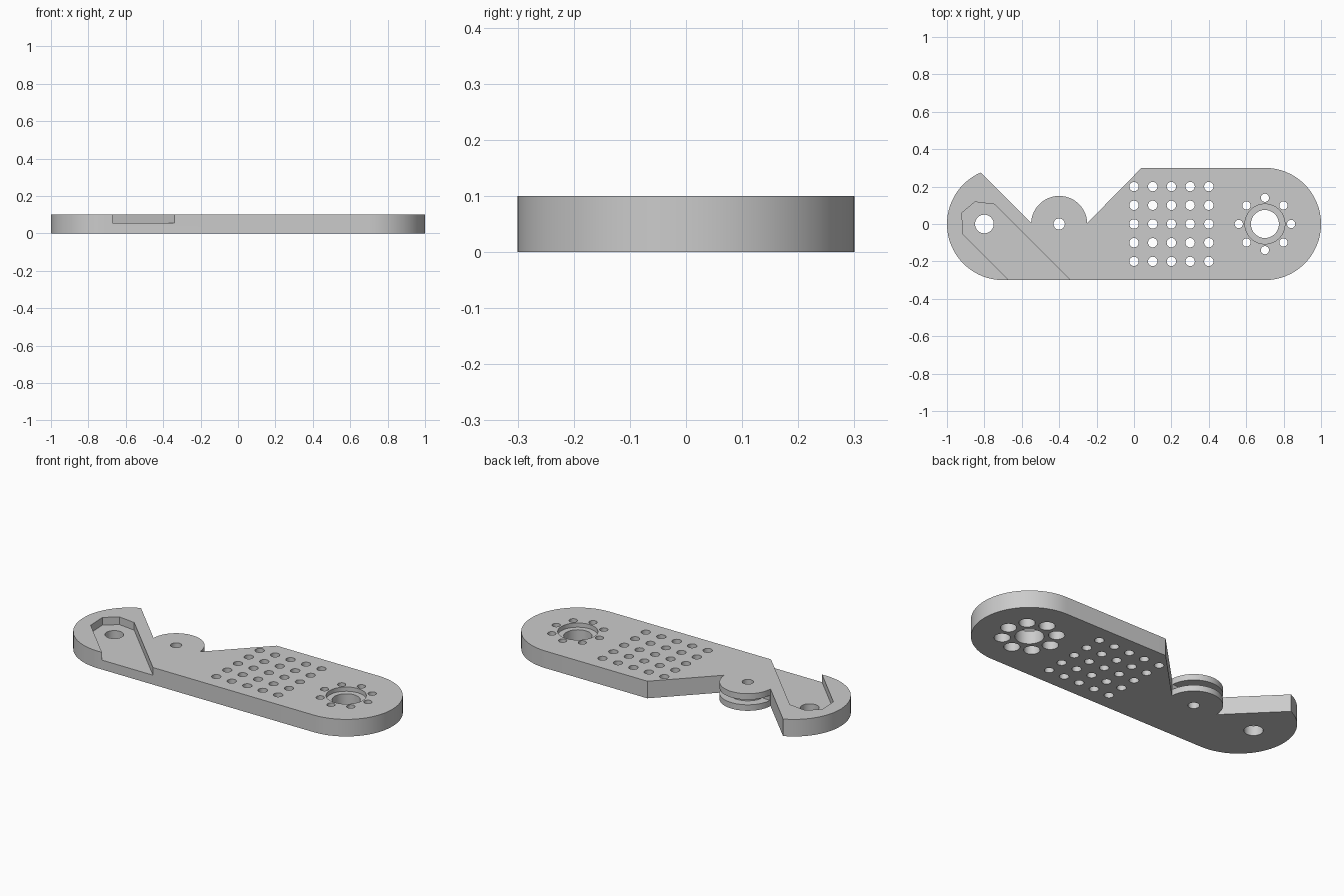
import bpy, bmesh
from math import sin, cos, radians, pi
from mathutils import Matrix

cube = bpy.data.objects.get("Cube")
if cube:
    bpy.data.objects.remove(cube, do_unlink=True)

THICK = 0.1
END = 0.3  # radius of the rounded ends

metal = bpy.data.materials.new("plain grey")
metal.use_nodes = True
grey = (0.6, 0.6, 0.6, 1)
metal.diffuse_color = grey
metal.node_tree.nodes["Principled BSDF"].inputs["Base Color"].default_value = grey


def arc(cx, cy, r, start, end, n):
    angles = [radians(start + (end - start) * i / n) for i in range(n + 1)]
    return [(cx + r * cos(a), cy + r * sin(a)) for a in angles]


def make_object(name, bm):
    bmesh.ops.recalc_face_normals(bm, faces=bm.faces)
    mesh = bpy.data.meshes.new(name)
    bm.to_mesh(mesh)
    bm.free()
    mesh.materials.append(metal)
    obj = bpy.data.objects.new(name, mesh)
    bpy.context.collection.objects.link(obj)
    return obj


def prism(name, outline, z0, z1):
    bm = bmesh.new()
    face = bm.faces.new([bm.verts.new((x, y, z0)) for x, y in outline])
    extruded = bmesh.ops.extrude_face_region(bm, geom=[face])["geom"]
    verts = [g for g in extruded if isinstance(g, bmesh.types.BMVert)]
    bmesh.ops.translate(bm, verts=verts, vec=(0, 0, z1 - z0))
    return make_object(name, bm)


def drills(name, holes, z0=-0.05, z1=0.15):
    """Cylinders at each (x, y, radius)."""
    bm = bmesh.new()
    for x, y, r in holes:
        bmesh.ops.create_cone(bm, cap_ends=True, segments=32, radius1=r, radius2=r,
                              depth=z1 - z0,
                              matrix=Matrix.Translation((x, y, (z0 + z1) / 2)))
    return make_object(name, bm)


# Arm plate: rounded ends, V notch with a round lobe in its middle
outline = arc(0.7, 0, END, -90, 90, 32)
outline += [(0.04, 0.3), (-0.25, 0.005)]
outline += arc(-0.4, 0, 0.15, 3, 177, 36)
outline += [(-0.55, 0.005)]
outline += arc(-0.7, 0, END, 113.6, 270, 30)
arm = prism("arm_plate", outline, 0, THICK)

# Angled pocket, open at the front
pocket = prism("pocket_cutter", [(-0.62, -0.35), (-0.29, -0.35), (-0.745, 0.105),
                                 (-0.85, 0.118), (-0.92, 0.06), (-0.915, -0.055)],
               0.055, 0.15)

# Groove around the lobe
groove = prism("groove_cutter", arc(-0.4, 0, 0.153, 4, 176, 36) + arc(-0.4, 0, 0.1, 176, 4, 36),
               0.035, 0.065)

# Through holes: pivot, lobe, hub, grid and bolt circle
bolts = [(0.7 + 0.14 * cos(i * pi / 4), 0.14 * sin(i * pi / 4)) for i in range(8)]
holes = [(-0.8, 0, 0.05), (-0.4, 0, 0.03), (0.7, 0, 0.075)]
holes += [(0.1 * i, 0.1 * j, 0.025) for i in range(5) for j in range(-2, 3)]
holes += [(x, y, 0.022) for x, y in bolts]
through = drills("hole_cutter", holes)

# Hub recess on top and bolt counterbores underneath
recess = drills("recess_cutter", [(0.7, 0, 0.107)], z0=0.075)
counterbores = drills("counterbore_cutter", [(x, y, 0.042) for x, y in bolts], z1=0.05)

bpy.ops.object.select_all(action="DESELECT")
arm.select_set(True)
bpy.context.view_layer.objects.active = arm
for cutter in (pocket, groove, through, recess, counterbores):
    cutter.hide_render = True
    mod = arm.modifiers.new(cutter.name, "BOOLEAN")
    mod.operation = "DIFFERENCE"
    mod.solver = "EXACT"
    mod.object = cutter
    bpy.ops.object.modifier_apply(modifier=mod.name)
    bpy.data.objects.remove(cutter, do_unlink=True)

bpy.ops.object.shade_smooth_by_angle(angle=radians(30))
